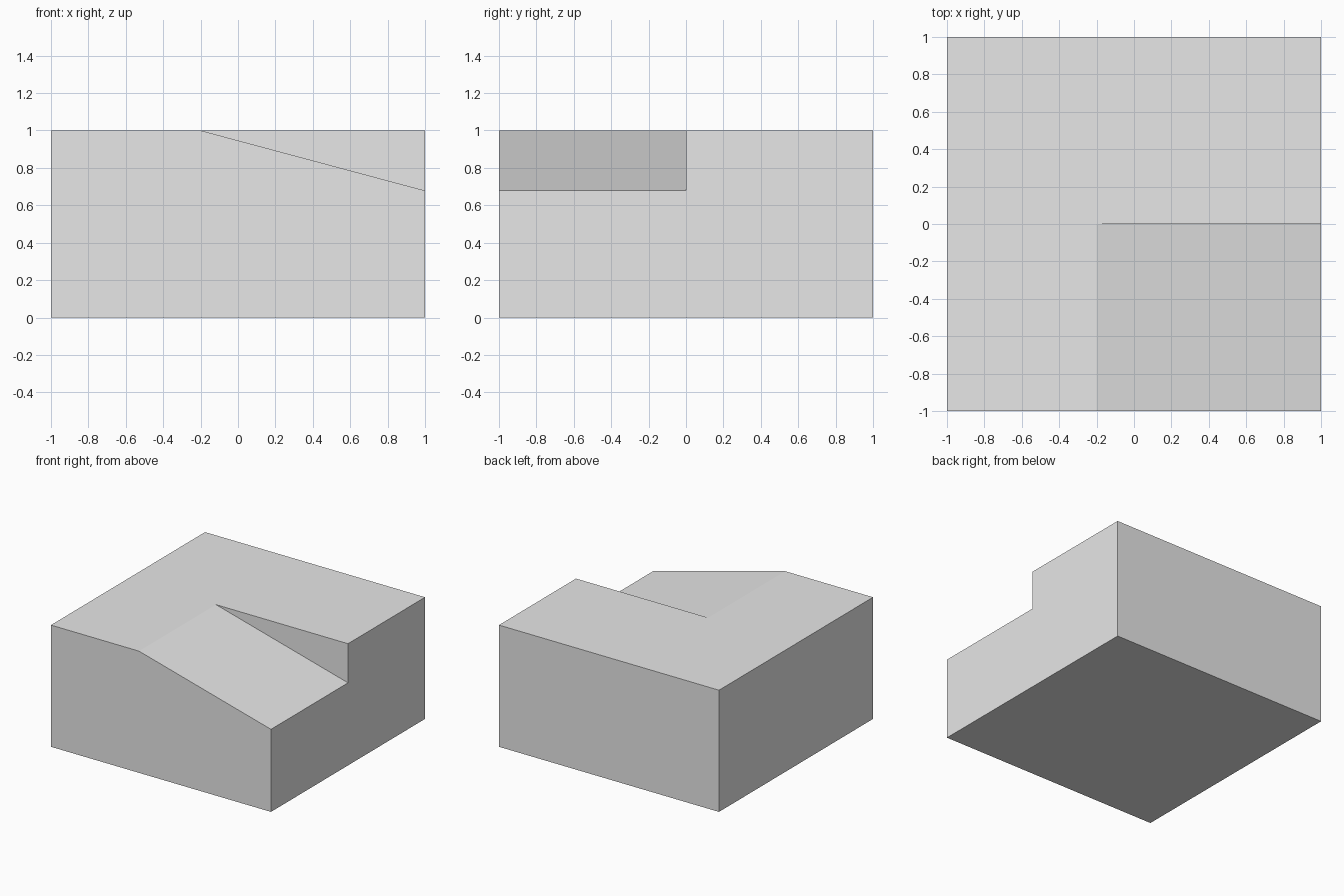
import bpy, bmesh, math

cube = bpy.data.objects.get("Cube")
if cube:
    bpy.data.objects.remove(cube, do_unlink=True)

grey = bpy.data.materials.new("light_grey")
grey.use_nodes = True
grey.diffuse_color = (0.8, 0.8, 0.8, 1)
grey.node_tree.nodes["Principled BSDF"].inputs["Base Color"].default_value = (0.8, 0.8, 0.8, 1)


def prism(name, profile, y0, y1):
    """Extrude an x-z profile from y0 to y1."""
    bm = bmesh.new()
    face = bm.faces.new([bm.verts.new((x, y0, z)) for x, z in profile])
    new = bmesh.ops.extrude_face_region(bm, geom=[face])["geom"]
    moved = [v for v in new if isinstance(v, bmesh.types.BMVert)]
    bmesh.ops.translate(bm, verts=moved, vec=(0, y1 - y0, 0))
    bmesh.ops.recalc_face_normals(bm, faces=bm.faces)
    mesh = bpy.data.meshes.new(name)
    bm.to_mesh(mesh)
    bm.free()
    mesh.materials.append(grey)
    obj = bpy.data.objects.new(name, mesh)
    bpy.context.collection.objects.link(obj)
    return obj


# Solid block
block = prism("ramp_block", [(-1, 0), (1, 0), (1, 1), (-1, 1)], -1, 1)

# Sloping notch over the front half, falling 15 degrees from x = -0.2 to the +x side
def slope(x):
    return 1 - (x + 0.2) * math.tan(math.radians(15))

cutter = prism("ramp_cutter", [(-0.6, slope(-0.6)), (1.4, slope(1.4)), (1.4, slope(-0.6))], -1.2, 0)
cutter.hide_render = True

cut = block.modifiers.new("ramp_cut", "BOOLEAN")
cut.operation = "DIFFERENCE"
cut.solver = "EXACT"
cut.object = cutter

# Apply the cut and discard the cutter
bpy.context.view_layer.objects.active = block
block.select_set(True)
bpy.ops.object.modifier_apply(modifier=cut.name)
bpy.data.objects.remove(cutter, do_unlink=True)
